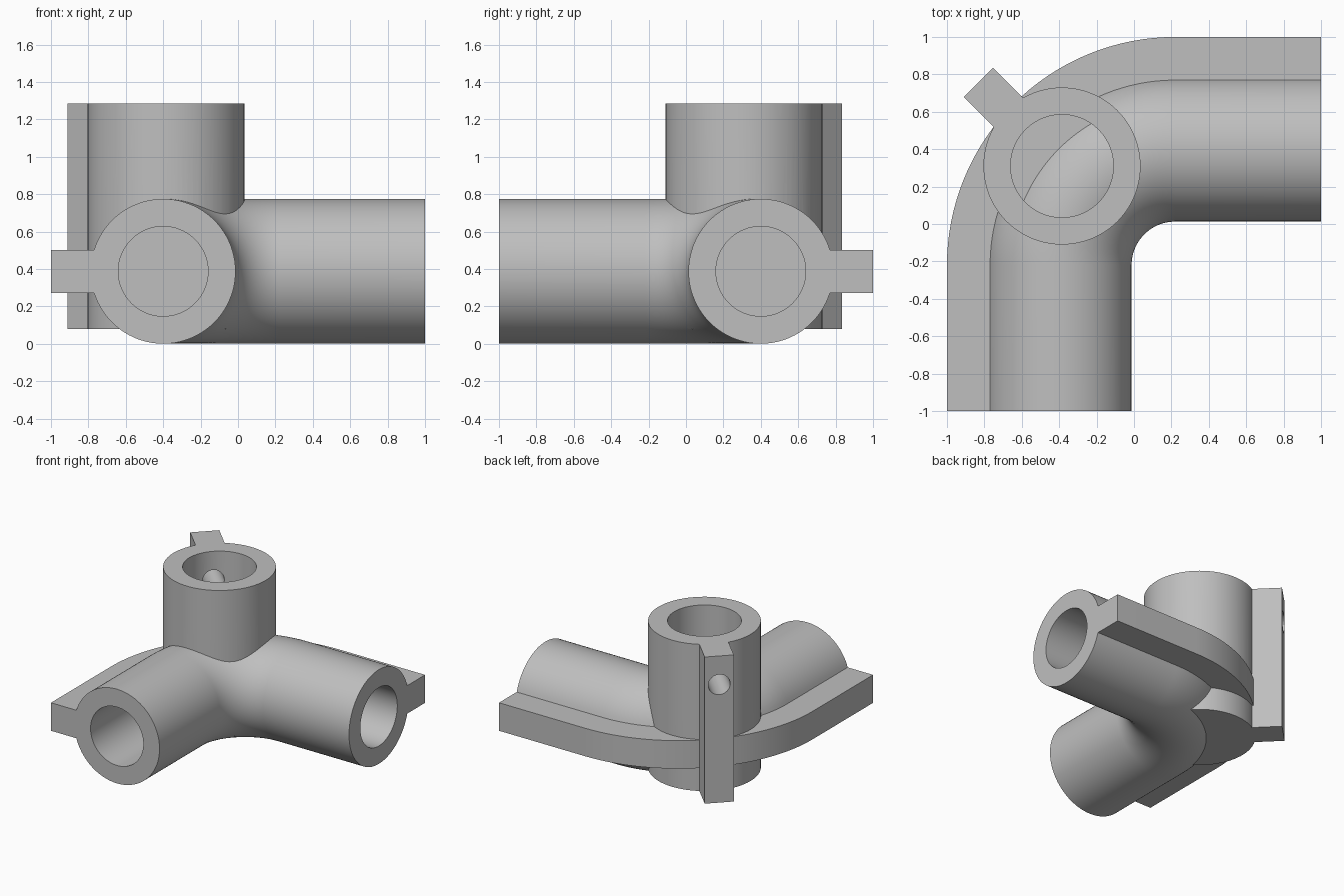
import bpy, bmesh
from math import sin, cos, asin, pi
from mathutils import Vector

if "Cube" in bpy.data.objects:
    bpy.data.objects.remove(bpy.data.objects["Cube"], do_unlink=True)

UP = Vector((0, 0, 1))
PIPE_R, PIPE_BORE, PIPE_Z = 0.387, 0.24, 0.388
PIPE_OFFSET, BEND_R, REACH = 0.40, 0.62, 0.60
BEND = Vector((BEND_R - PIPE_OFFSET, PIPE_OFFSET - BEND_R, PIPE_Z))
POST = Vector((-0.385, 0.31, 0))
POST_R, POST_BORE, POST_REACH = 0.42, 0.275, 0.633
POST_BOTTOM, POST_FLOOR, POST_TOP = 0.08, 0.675, 1.285
DIAGONAL = Vector((-1, 1, 0)).normalized()

plastic = bpy.data.materials.new("grey plastic")
plastic.use_nodes = True
GREY = (0.52, 0.52, 0.52, 1)
plastic.diffuse_color = GREY
plastic.node_tree.nodes["Principled BSDF"].inputs["Base Color"].default_value = GREY


def ribbed_section(radius, half_width, reach, steps=80):
    """Circle outline with a square rib sticking out along its first axis."""
    a = asin(half_width / radius)
    angles = [a + (2 * pi - 2 * a) * i / steps for i in range(steps + 1)]
    pts = [(radius * cos(t), radius * sin(t)) for t in angles]
    return pts + [(reach, -half_width), (reach, half_width)]


def sweep(name, section, stations):
    """Loft a section through stations of (origin, first axis, second axis)."""
    bm = bmesh.new()
    rings = [[bm.verts.new(o + u * a + v * b) for a, b in section]
             for o, u, v in stations]
    n = len(section)
    for r, s in zip(rings, rings[1:]):
        for i in range(n):
            j = (i + 1) % n
            bm.faces.new((r[i], r[j], s[j], s[i]))
    bm.faces.new(rings[0])
    bm.faces.new(rings[-1])
    bmesh.ops.recalc_face_normals(bm, faces=bm.faces)
    mesh = bpy.data.meshes.new(name)
    bm.to_mesh(mesh)
    bm.free()
    mesh.materials.append(plastic)
    ob = bpy.data.objects.new(name, mesh)
    bpy.context.collection.objects.link(ob)
    return ob


def rod(name, radius, start, end, sides=64):
    """Plain cylinder between two points."""
    axis = (end - start).normalized()
    u = axis.orthogonal().normalized()
    v = axis.cross(u)
    circle = [(radius * cos(2 * pi * i / sides), radius * sin(2 * pi * i / sides))
              for i in range(sides)]
    return sweep(name, circle, [(start, u, v), (end, u, v)])


def combine(target, other, operation):
    """Apply a boolean and remove the second object."""
    bpy.context.view_layer.objects.active = target
    mod = target.modifiers.new("boolean", 'BOOLEAN')
    mod.operation, mod.solver, mod.object = operation, 'EXACT', other
    other.hide_render = True
    bpy.ops.object.modifier_apply(modifier=mod.name)
    bpy.data.objects.remove(other, do_unlink=True)


# Elbow pipe with a flat rib around the outside of the bend
stations = [(Vector((-PIPE_OFFSET, -1, PIPE_Z)), Vector((-1, 0, 0)), UP)]
BEND_STEPS = 32
for i in range(BEND_STEPS + 1):
    t = pi - pi / 2 * i / BEND_STEPS
    out = Vector((cos(t), sin(t), 0))
    stations.append((BEND + out * BEND_R, out, UP))
stations.append((Vector((1, PIPE_OFFSET, PIPE_Z)), Vector((0, 1, 0)), UP))
connector = sweep("corner_connector", ribbed_section(PIPE_R, 0.115, REACH), stations)

# Blind sockets in both pipe ends
combine(connector, rod("front_socket", PIPE_BORE,
                       Vector((-PIPE_OFFSET, -1.1, PIPE_Z)),
                       Vector((-PIPE_OFFSET, -0.4, PIPE_Z))), 'DIFFERENCE')
combine(connector, rod("left_socket", PIPE_BORE,
                       Vector((1.1, PIPE_OFFSET, PIPE_Z)),
                       Vector((0.4, PIPE_OFFSET, PIPE_Z))), 'DIFFERENCE')

# Upright post with its rib on the outer corner
side = UP.cross(DIAGONAL)
post = sweep("upright_socket", ribbed_section(POST_R, 0.11, POST_REACH),
             [(POST + UP * z, DIAGONAL, side) for z in (POST_BOTTOM, POST_TOP)])
combine(post, rod("upright_bore", POST_BORE, POST + UP * POST_FLOOR,
                  POST + UP * (POST_TOP + 0.1)), 'DIFFERENCE')

# Screw hole through the rib into the bore
screw = POST + UP * 1.05
combine(post, rod("screw_hole", 0.083, screw, screw + DIAGONAL * 0.8, 32), 'DIFFERENCE')

# Join everything into one solid with crisp edges
combine(connector, post, 'UNION')
bpy.ops.object.select_all(action='DESELECT')
connector.select_set(True)
bpy.context.view_layer.objects.active = connector
bpy.ops.object.shade_smooth_by_angle(angle=pi / 6)
